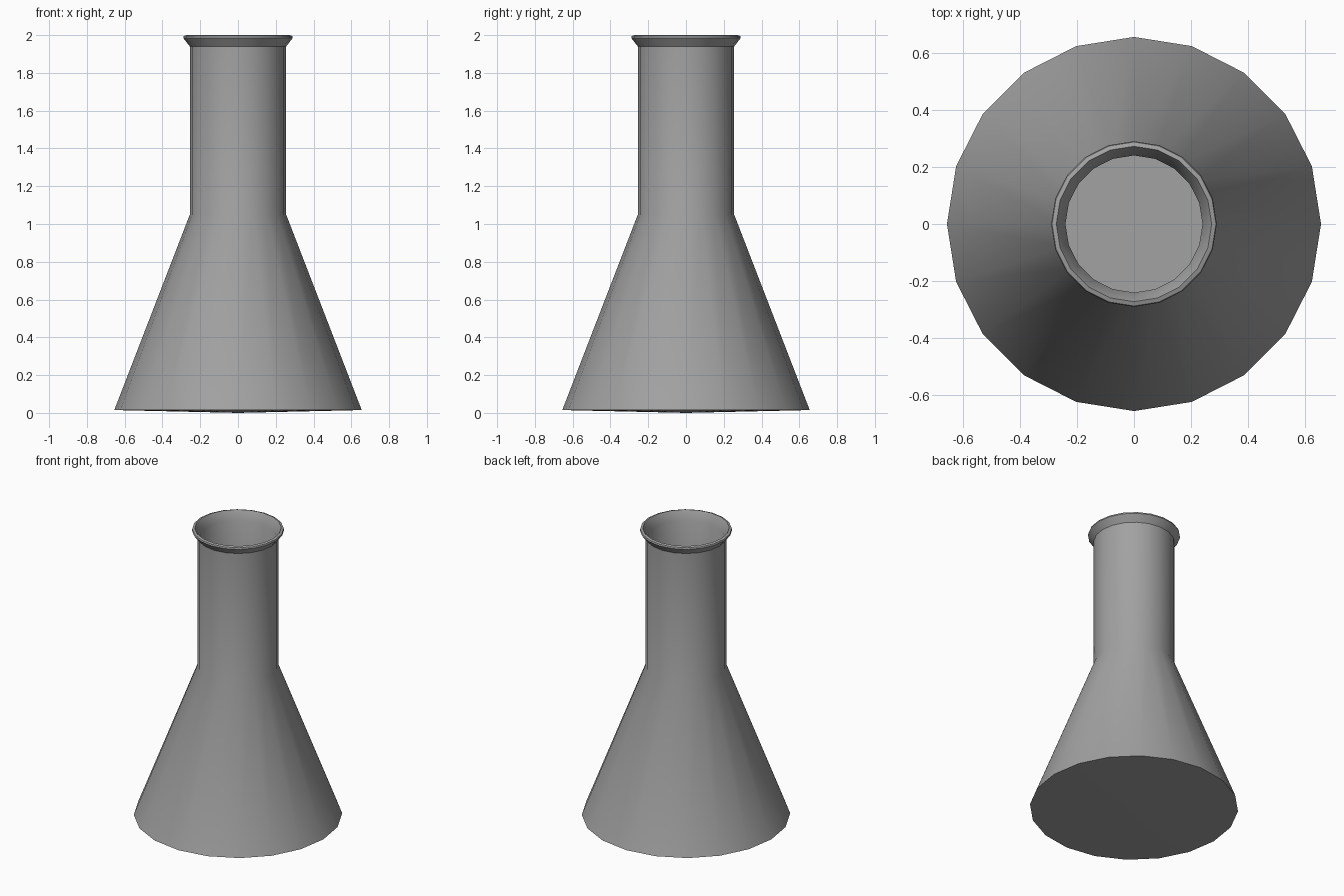
import bpy
import bmesh
import math

cube = bpy.data.objects.get("Cube")
if cube:
    bpy.data.objects.remove(cube, do_unlink=True)

SIDES = 20

grey = bpy.data.materials.new("plain grey")
grey.use_nodes = True
colour = (0.36, 0.36, 0.36, 1)
grey.diffuse_color = colour
grey.node_tree.nodes["Principled BSDF"].inputs["Base Color"].default_value = colour

# Closed wall profile as (radius, height): outside going up, over the lip, inside going down
PROFILE = [
    (0, 0), (0.655, 0.015),                          # shallow base
    (0.255, 1.05), (0.255, 1.94),                    # cone and neck
    (0.29, 1.985), (0.287, 1.995), (0.272, 2.0),     # flared lip
    (0.24, 1.94), (0.24, 1.055),                     # inside of neck
    (0.635, 0.03), (0, 0.03),                        # inside of cone and floor
]


def lathe(name, profile):
    bm = bmesh.new()
    verts = [bm.verts.new((r, 0, z)) for r, z in profile]
    edges = [bm.edges.new(pair) for pair in zip(verts, verts[1:])]
    bmesh.ops.spin(bm, geom=verts + edges, axis=(0, 0, 1), cent=(0, 0, 0),
                   angle=math.tau, steps=SIDES, use_merge=True)
    bmesh.ops.remove_doubles(bm, verts=bm.verts, dist=0.0005)
    bmesh.ops.recalc_face_normals(bm, faces=bm.faces)
    mesh = bpy.data.meshes.new(name)
    bm.to_mesh(mesh)
    bm.free()
    obj = bpy.data.objects.new(name, mesh)
    bpy.context.collection.objects.link(obj)
    mesh.materials.append(grey)
    return obj


flask = lathe("conical_flask", PROFILE)
bpy.context.view_layer.objects.active = flask
flask.select_set(True)
bpy.ops.object.shade_smooth_by_angle(angle=math.radians(35))
